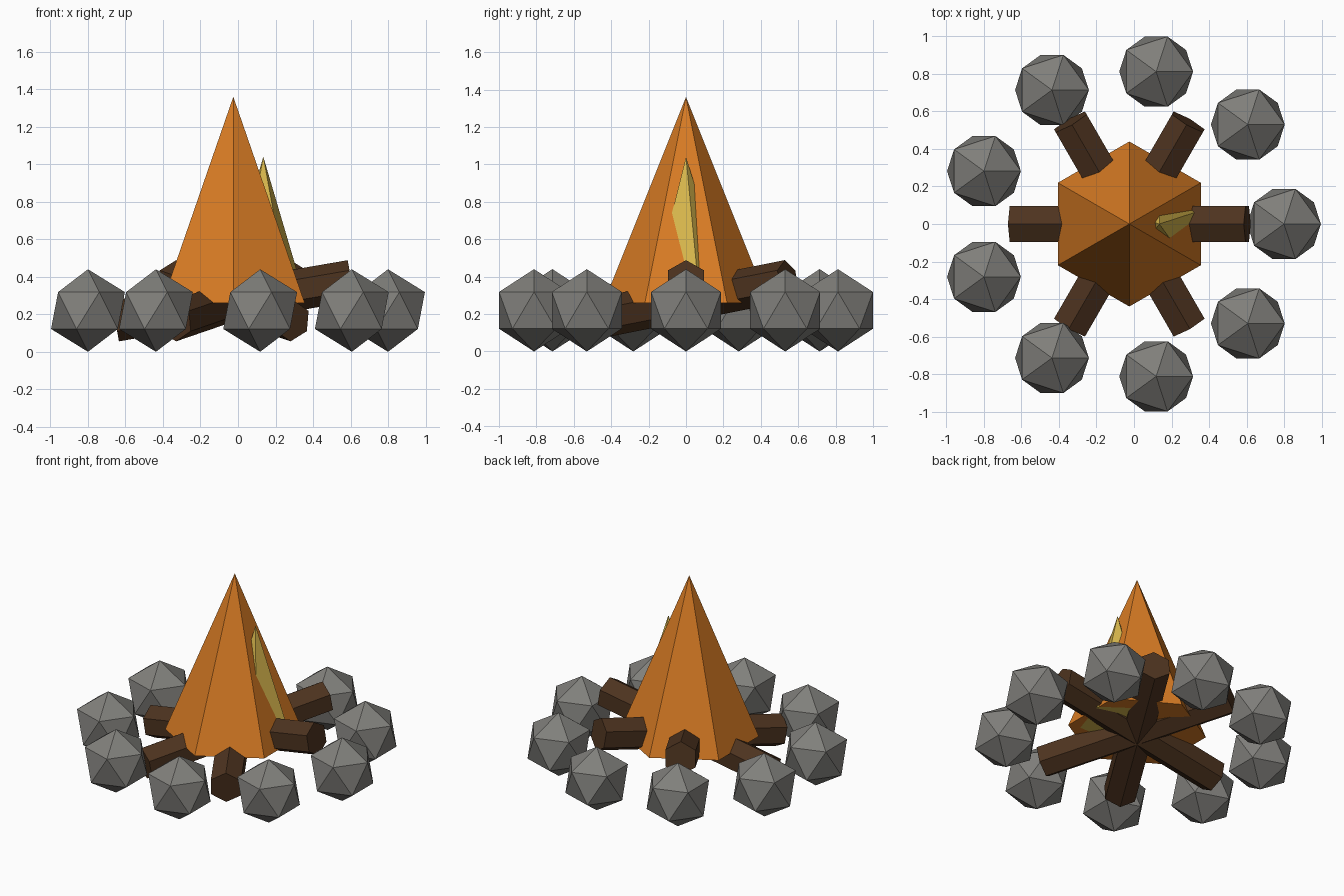
import bpy, bmesh, math
from mathutils import Matrix

if "Cube" in bpy.data.objects:
    bpy.data.objects.remove(bpy.data.objects["Cube"])

CX = -0.025  # fire axis


def material(name, srgb):
    lin = [c / 12.92 if c <= 0.04045 else ((c + 0.055) / 1.055) ** 2.4 for c in (v / 255 for v in srgb)]
    m = bpy.data.materials.new(name)
    m.diffuse_color = (*lin, 1)
    m.use_nodes = True
    m.node_tree.nodes["Principled BSDF"].inputs["Base Color"].default_value = m.diffuse_color
    return m


def add(name, bm, mat, matrix):
    me = bpy.data.meshes.new(name)
    bm.to_mesh(me)
    bm.free()
    me.materials.append(mat)
    ob = bpy.data.objects.new(name, me)
    ob.matrix_world = matrix
    bpy.context.collection.objects.link(ob)


def prism(sides, r1, r2, depth, spin):
    bm = bmesh.new()
    bmesh.ops.create_cone(bm, cap_ends=True, segments=sides, radius1=r1, radius2=r2,
                          depth=depth, matrix=Matrix.Rotation(spin, 4, 'Z'))
    bmesh.ops.remove_doubles(bm, verts=bm.verts, dist=1e-5)
    # turn so that one corner sits at the wanted angle
    v = max(bm.verts, key=lambda p: p.co.xy.length)
    turn = spin - math.atan2(v.co.y, v.co.x)
    bmesh.ops.rotate(bm, verts=bm.verts, matrix=Matrix.Rotation(turn, 3, 'Z'))
    return bm


stone = material("stone grey", (128, 127, 123))
bark = material("bark brown", (77, 51, 31))
orange = material("flame orange", (217, 124, 36))
yellow = material("flame yellow", (217, 184, 77))

# ring of stones
for i in range(9):
    a = math.radians(40 * i)
    bm = bmesh.new()
    bmesh.ops.create_icosphere(bm, subdivisions=1, radius=0.22)
    add(f"stone_{i + 1}", bm, stone,
        Matrix.Translation((CX + 0.825 * math.cos(a), 0.825 * math.sin(a), 0.22)))

# three crossed, tilted logs with a corner on top
for i in range(3):
    m = (Matrix.Translation((CX, 0, 0.272)) @ Matrix.Rotation(math.radians(60 * i), 4, 'Z')
         @ Matrix.Rotation(math.pi / 2 - 0.17, 4, 'Y'))
    add(f"log_{i + 1}", prism(6, 0.11, 0.11, 1.276, 0), bark, m)

# outer and inner flames
add("outer_flame", prism(6, 0.44, 0, 1.10, math.pi / 2), orange, Matrix.Translation((CX, 0, 0.81)))
add("inner_flame", prism(5, 0.242, 0, 0.78, math.pi / 2), yellow, Matrix.Translation((0.135, 0, 0.65)))
